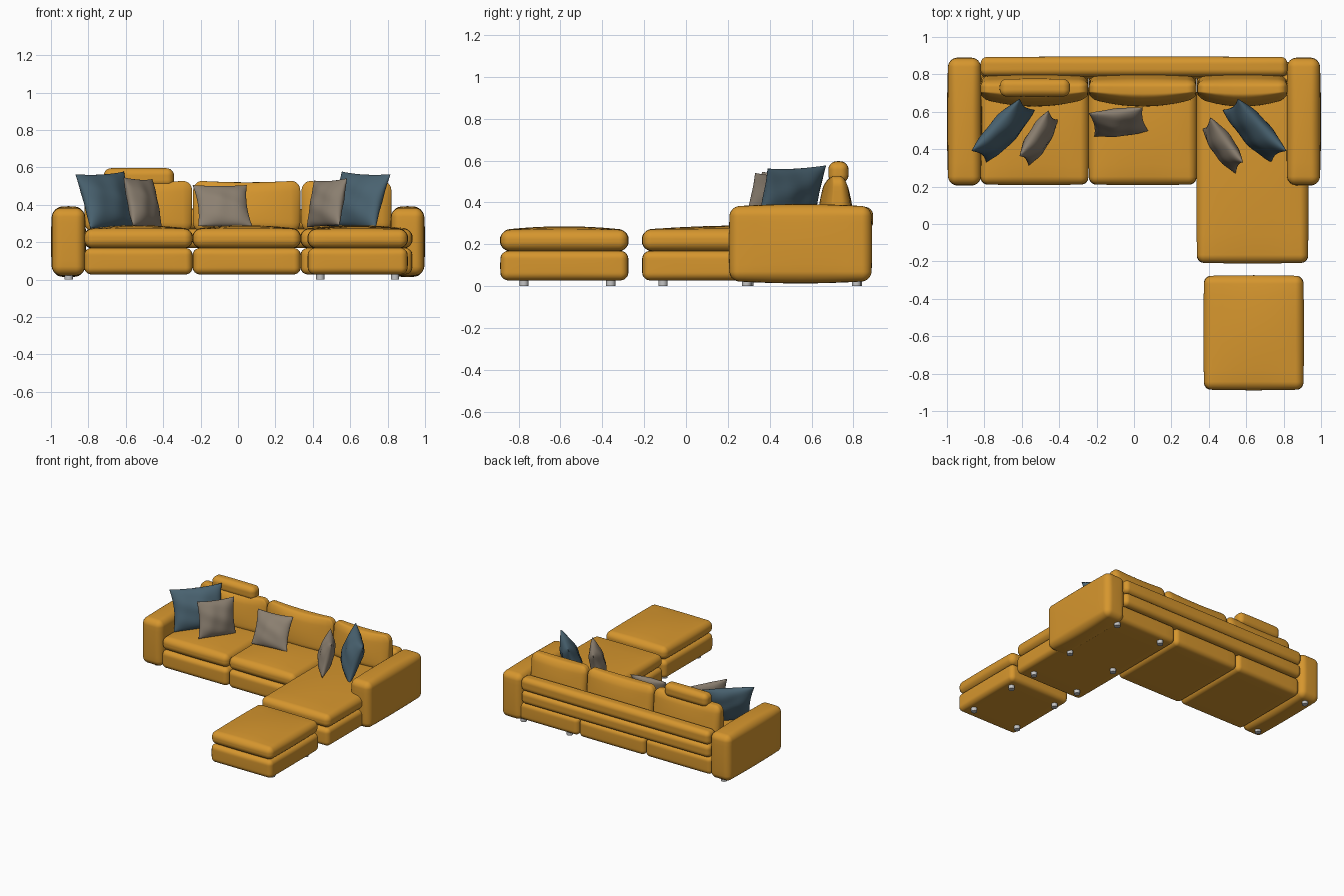
import bpy, bmesh, math
from mathutils import Vector

if "Cube" in bpy.data.objects:
    bpy.data.objects.remove(bpy.data.objects["Cube"])


def material(name, rgb):
    m = bpy.data.materials.new(name)
    m.diffuse_color = (*rgb, 1)
    m.use_nodes = True
    m.node_tree.nodes["Principled BSDF"].inputs["Base Color"].default_value = m.diffuse_color
    return m


ORANGE = material("mustard upholstery", (0.672, 0.305, 0.027))
BLUE = material("slate blue fabric", (0.068, 0.125, 0.165))
TAUPE = material("taupe fabric", (0.262, 0.216, 0.165))
METAL = material("light grey metal", (0.55, 0.55, 0.55))


def finish(name, bm, mat):
    bmesh.ops.recalc_face_normals(bm, faces=bm.faces)
    me = bpy.data.meshes.new(name)
    bm.to_mesh(me)
    bm.free()
    me.materials.append(mat)
    for p in me.polygons:
        p.use_smooth = True
    ob = bpy.data.objects.new(name, me)
    bpy.context.collection.objects.link(ob)
    return ob


def axis_steps(h, r, n=8):
    edge = [h - r + r * math.tan(math.radians(45 * k / 4)) for k in range(1, 5)]
    inner = [-(h - r) + 2 * (h - r) * k / n for k in range(n + 1)]
    return [-e for e in reversed(edge)] + inner + edge


def soft_box(name, x, y, z, r, bulge=(0, 0, 0), shape=None):
    """Rounded box between ranges x, y, z; bulge swells each pair of faces."""
    lo, hi = Vector((x[0], y[0], z[0])), Vector((x[1], y[1], z[1]))
    mid, half = (lo + hi) / 2, (hi - lo) / 2
    r = min(r, min(half) * 0.95)
    steps = [axis_steps(h, r) for h in half]
    bm, cache = bmesh.new(), {}

    def vert(p):
        key = tuple(round(c, 5) for c in p)
        if key not in cache:
            core = Vector([max(-(h - r), min(h - r, c)) for c, h in zip(p, half)])
            q = core + (Vector(p) - core).normalized() * r
            f = [q[i] / half[i] for i in range(3)]
            s = [1 - c * c for c in f]
            q += Vector([bulge[i] * f[i] * s[(i + 1) % 3] * s[(i + 2) % 3] for i in range(3)])
            if shape:
                q = shape(q, f)
            cache[key] = bm.verts.new(q + mid)
        return cache[key]

    for a in range(3):
        b, c = (a + 1) % 3, (a + 2) % 3
        for side in (-half[a], half[a]):
            def at(i, j):
                p = [0, 0, 0]
                p[a], p[b], p[c] = side, steps[b][i], steps[c][j]
                return vert(p)
            for i in range(len(steps[b]) - 1):
                for j in range(len(steps[c]) - 1):
                    bm.faces.new((at(i, j), at(i + 1, j), at(i + 1, j + 1), at(i, j + 1)))
    return finish(name, bm, ORANGE)


def pillow(name, mat, centre, across, up, thick, seed):
    """Scatter pillow with pointed corners, pinched edges and soft creases."""
    c, u, h = Vector(centre), Vector(across) / 2, Vector(up) / 2
    n = u.cross(h).normalized()
    bm, N = bmesh.new(), 24
    for side in (1, -1):
        grid = []
        for i in range(N + 1):
            row = []
            for j in range(N + 1):
                s, t = -math.cos(math.pi * i / N), -math.cos(math.pi * j / N)
                fill = max(0, (1 - s * s) * (1 - t * t))
                crease = 1 + 0.10 * math.sin(5 * s + 3 * t + seed) * math.sin(4 * t - 2 * s + 2 * seed)
                d = thick * fill ** 0.5 * crease
                px = s * (1 - 0.10 * (1 - t * t))
                py = t * (1 - (0.07 if t > 0 else 0.02) * (1 - s * s))
                row.append(bm.verts.new(c + u * px + h * py + n * d * side))
            grid.append(row)
        for i in range(N):
            for j in range(N):
                bm.faces.new((grid[i][j], grid[i + 1][j], grid[i + 1][j + 1], grid[i][j + 1]))
    bmesh.ops.remove_doubles(bm, verts=bm.verts, dist=0.0003)
    finish(name, bm, mat)


# Arms
for label, s in (("left", -1), ("right", 1)):
    soft_box(label + "_arm", sorted((s * 0.82, s * 0.993)), (0.21, 0.885), (0.025, 0.38), 0.045,
             (0.007, 0.005, 0.012))

# Seat bases, seat cushions and back cushions
SECTIONS = (("left", (-0.82, -0.245), (-0.82, -0.245), 0.212),
            ("middle", (-0.24, 0.333), (-0.24, 0.333), 0.212),
            ("chaise", (0.337, 0.93), (0.34, 0.82), -0.207))


def wedge(q, f):
    # narrower towards the top, ends pulled back, top edge dipping in the middle
    k = (f[2] + 1) / 2
    q.y *= 1 - 0.42 * k
    if f[1] < 0:
        q.y += 0.035 * f[0] ** 2 * -f[1]
    if f[2] > 0:
        q.z += 0.015 * f[0] ** 2 * f[2]
    return q


for label, seat_x, back_x, front in SECTIONS:
    soft_box(label + "_base", seat_x, (front, 0.865), (0.028, 0.168), 0.035, (0.003, 0.003, 0.002))
    soft_box(label + "_seat_cushion", seat_x, (front, 0.80), (0.17, 0.27), 0.042, (0.004, 0.004, 0.02))
    soft_box(label + "_back_cushion", back_x, (0.63, 0.80), (0.255, 0.515), 0.05, (0, 0.015, 0.005), wedge)

# Long rear rails of the backrest
soft_box("upper_back_rail", (-0.82, 0.82), (0.79, 0.893), (0.27, 0.375), 0.035, (0, 0.002, 0.004))
soft_box("lower_back_rail", (-0.82, 0.82), (0.78, 0.888), (0.168, 0.272), 0.035, (0, 0.002, 0))

# Headrest on the left back cushion
soft_box("headrest", (-0.715, -0.345), (0.682, 0.775), (0.495, 0.594), 0.035, (0.003, 0.002, 0.003))

# Ottoman
soft_box("ottoman_base", (0.375, 0.905), (-0.885, -0.278), (0.028, 0.168), 0.035, (0.003, 0.003, 0.002))
soft_box("ottoman_cushion", (0.375, 0.905), (-0.885, -0.278), (0.17, 0.268), 0.042, (0.004, 0.004, 0.018))

# Scatter pillows
pillow("left_blue_pillow", BLUE, (-0.70, 0.50, 0.425), (0.26, 0.28, 0.015), (-0.08, 0.06, 0.29), 0.065, 1)
pillow("right_blue_pillow", BLUE, (0.645, 0.50, 0.425), (0.26, -0.28, -0.015), (0.08, 0.06, 0.29), 0.065, 2)
pillow("left_taupe_pillow", TAUPE, (-0.51, 0.46, 0.412), (0.155, 0.245, -0.01), (-0.05, 0.05, 0.26), 0.055, 3)
pillow("right_taupe_pillow", TAUPE, (0.475, 0.42, 0.41), (0.175, -0.24, 0.012), (0.04, 0.06, 0.25), 0.055, 4)
pillow("middle_taupe_pillow", TAUPE, (-0.083, 0.545, 0.395), (0.29, 0.03, 0.0), (-0.03, 0.125, 0.22), 0.05, 5)

# Short round feet
FEET = [(x, y) for x in (0.44, 0.84) for y in (-0.775, -0.36, -0.11, 0.29, 0.815)]
FEET += [(-0.905, 0.30), (-0.905, 0.82)]
for k, (x, y) in enumerate(FEET):
    bpy.ops.mesh.primitive_cylinder_add(vertices=24, radius=0.022, depth=0.04, location=(x, y, 0.02))
    foot = bpy.context.object
    foot.name = f"foot_{k + 1}"
    foot.data.materials.append(METAL)
    bpy.ops.object.shade_smooth_by_angle()
